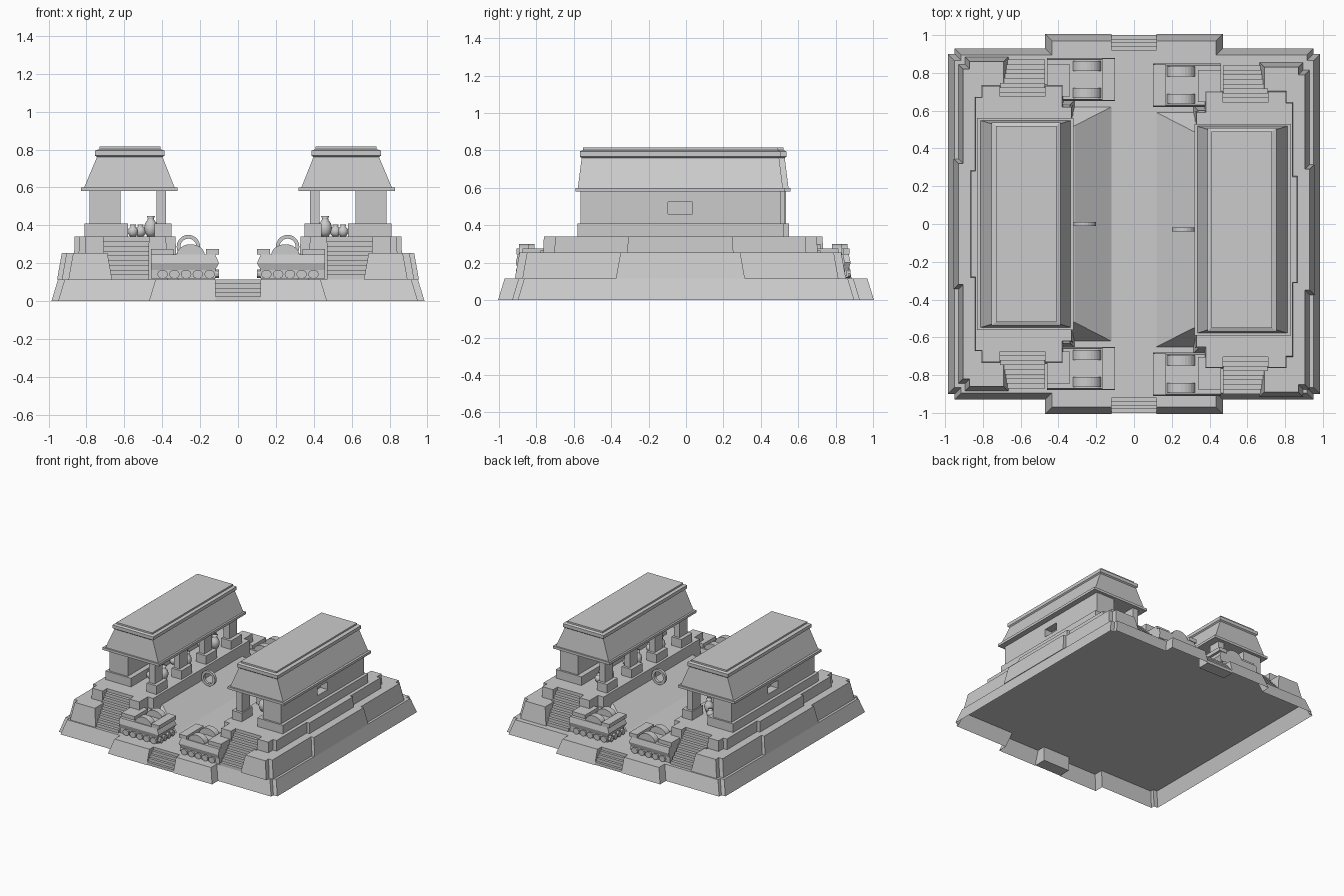
import bpy, bmesh, math
from mathutils import Matrix, Vector

cube = bpy.data.objects.get("Cube")
if cube:
    bpy.data.objects.remove(cube, do_unlink=True)

stone = bpy.data.materials.new("grey_stone")
stone.use_nodes = True
GREY = (0.6, 0.6, 0.6, 1)
stone.diffuse_color = GREY
stone.node_tree.nodes["Principled BSDF"].inputs["Base Color"].default_value = GREY


def finish(name, bm, m, smooth=False):
    """Place a mesh by matrix m, keeping faces outward when mirrored."""
    bm.transform(m)
    if m.determinant() < 0:
        bmesh.ops.reverse_faces(bm, faces=bm.faces)
    me = bpy.data.meshes.new(name)
    bm.to_mesh(me)
    bm.free()
    me.materials.append(stone)
    for p in me.polygons:
        p.use_smooth = smooth
    ob = bpy.data.objects.new(name, me)
    bpy.context.collection.objects.link(ob)


def loft(name, rings, m, bottom=True):
    """Skin a stack of equal-length loops, counter-clockwise from above."""
    bm = bmesh.new()
    loops = [[bm.verts.new(p) for p in r] for r in rings]
    n = len(loops[0])
    for a, b in zip(loops, loops[1:]):
        for i in range(n):
            j = (i + 1) % n
            bm.faces.new((a[i], a[j], b[j], b[i]))
    bm.faces.new(loops[-1])
    if bottom:
        bm.faces.new(loops[0][::-1])
    finish(name, bm, m)


def rect(x0, x1, y0, y1, z):
    return [(x0, y0, z), (x1, y0, z), (x1, y1, z), (x0, y1, z)]


def box(name, x0, x1, y0, y1, z0, z1, m):
    loft(name, [rect(x0, x1, y0, y1, z0), rect(x0, x1, y0, y1, z1)], m)


def tier(name, top, z0, z1, flare, m, bottom=True, notch=0):
    """Right-angled outline whose walls lean out by flare at the foot."""
    n = len(top)

    def push(i):
        a, b = Vector(top[i]), Vector(top[(i + 1) % n])
        if max(abs(a.x), abs(b.x)) <= notch:
            return Vector((0, 0))
        d = (b - a).normalized()
        return Vector((d.y, -d.x)) * flare
    low = [Vector(p) + push(i - 1) + push(i) for i, p in enumerate(top)]
    loft(name, [[(p.x, p.y, z0) for p in low], [(x, y, z1) for x, y in top]], m, bottom)


def extrude(name, pts, a, b, axis, m):
    """Extrude a 2D profile: (y, z) along x, or (x, z) along y."""
    put = (lambda p, t: (t, p[0], p[1])) if axis == "x" else (lambda p, t: (p[0], t, p[1]))
    bm = bmesh.new()
    va, vb = ([bm.verts.new(put(p, t)) for p in pts] for t in (a, b))
    n = len(pts)
    for i in range(n):
        j = (i + 1) % n
        bm.faces.new((va[i], va[j], vb[j], vb[i]))
    bm.faces.new(va[::-1])
    bm.faces.new(vb)
    bmesh.ops.recalc_face_normals(bm, faces=bm.faces)
    finish(name, bm, m)


def stairs(name, x0, x1, y0, y1, z0, z1, n, m):
    pts = [(y0, z0)]
    dy, dz = (y1 - y0) / n, (z1 - z0) / n
    for i in range(n):
        pts += [(y0 + i * dy, z0 + (i + 1) * dz), (y0 + (i + 1) * dy, z0 + (i + 1) * dz)]
    extrude(name, pts + [(y1, z0)], x0, x1, "x", m)


def jar(name, x, y, z, r, h, m):
    """Round-bellied pot with a flared lip."""
    prof = [(0, 0), (.5, 0), (.85, .2), (1, .42), (.85, .65), (.5, .8), (.45, .88), (.6, 1), (0, 1)]
    bm = bmesh.new()
    vs = [bm.verts.new((a * r, 0, b * h)) for a, b in prof]
    es = [bm.edges.new(p) for p in zip(vs, vs[1:])]
    bmesh.ops.spin(bm, geom=vs + es, axis=(0, 0, 1), cent=(0, 0, 0),
                   angle=math.tau, steps=14, use_duplicate=False)
    bmesh.ops.remove_doubles(bm, verts=bm.verts, dist=0.0005)
    bmesh.ops.recalc_face_normals(bm, faces=bm.faces)
    finish(name, bm, m @ Matrix.Translation((x, y, z)), True)


def ring(name, x, y, z, r_out, r_in, w, m):
    """Flat-sided upright hoop with its axis along y."""
    bm, n, loops = bmesh.new(), 20, []
    for i in range(n):
        a = math.tau * i / n
        loops.append([bm.verts.new((r * math.cos(a), t, r * math.sin(a)))
                      for r, t in ((r_out, -w), (r_out, w), (r_in, w), (r_in, -w))])
    for i in range(n):
        a, b = loops[i], loops[(i + 1) % n]
        for k in range(4):
            bm.faces.new((a[k], a[(k + 1) % 4], b[(k + 1) % 4], b[k]))
    bmesh.ops.recalc_face_normals(bm, faces=bm.faces)
    finish(name, bm, m @ Matrix.Translation((x, y, z)))


def arc(x, z, rx, rz, turn, n=12):
    return [(x + rx * math.cos(turn * i / n), z + rz * math.sin(turn * i / n)) for i in range(n + 1)]


def serpent_head(tag, m):
    """Carved head lying along x, its snout toward the court."""
    y = -.765
    box(tag + "_lower_jaw", .12, .46, y - .1, y + .1, .12, .165, m)
    loft(tag + "_upper_jaw", [rect(.12, .46, y - .105, y + .105, .165),
                              rect(.1, .46, y - .115, y + .115, .2),
                              rect(.12, .46, y - .105, y + .105, .245)], m)
    box(tag + "_neck", .34, .46, y - .08, y + .09, .245, .275, m)
    box(tag + "_snout", .1, .17, y - .11, y + .11, .245, .275, m)
    for s in (-1, 1):
        extrude(tag + "_brow", arc(.25, .24, .075, .06, math.pi),
                y + s * .072 - .026, y + s * .072 + .026, "y", m)
        for i in range(5):
            extrude(tag + "_tooth", arc(.15 + i * .062, .142, .028, .024, math.tau, 10)[:-1],
                    y + s * .09, y + s * .115, "y", m)
    for i in range(4):
        yc = y - .075 + i * .05
        extrude(tag + "_front_tooth", arc(yc, .145, .022, .024, math.tau, 10)[:-1], .1, .13, "x", m)


def mirrored(pts):
    """Complete an outline front to back."""
    return pts + [(x, -y) for x, y in reversed(pts)]


I = Matrix.Identity(4)
FLIP = Matrix.Diagonal((1, -1, 1, 1))

# Stepped base: a shell open underneath, notched for the entrance stairs
edge = [(.12, -.9), (.12, -.97), (.435, -.97), (.435, -.895), (.915, -.895), (.915, -.865), (.95, -.865)]
half = mirrored(edge)
tier("base", half + [(-x, -y) for x, y in half], 0, .115, .035, I, False, .13)
for end, m in (("front", I), ("back", FLIP)):
    stairs(end + "_entrance_stairs", -.12, .12, -1, -.9, 0, .115, 5, m)

lower = mirrored([(.34, -.63), (.69, -.63), (.69, -.86), (.87, -.86), (.87, -.82),
                  (.905, -.82), (.905, -.32), (.93, -.32)])
upper = mirrored([(.33, -.62), (.38, -.62), (.38, -.73), (.47, -.73), (.47, -.65), (.71, -.65),
                  (.71, -.73), (.805, -.73), (.805, -.67), (.838, -.67), (.838, -.28), (.862, -.28)])

for side, sx, dy in (("left", 1, -.03), ("right", -1, 0)):
    m = Matrix.Translation((0, dy, 0)) @ Matrix.Diagonal((sx, 1, 1, 1))
    # Terraces and sloping court bench
    tier(side + "_lower_terrace", lower, .115, .255, .025, m)
    tier(side + "_upper_terrace", upper, .115, .34, .008, m)
    loft(side + "_court_bench", [rect(.12, .34, -.62, .62, .115), rect(.315, .34, -.52, .52, .25)], m)
    ring(side + "_court_ring", .262, 0, .288, .062, .042, .011, m)

    # Flights of steps and serpent heads at both ends
    for end, f in (("front", I), ("back", FLIP)):
        stairs(f"{side}_{end}_terrace_stairs", .47, .71, -.87, -.65, .115, .34, 9, m @ f)
        serpent_head(f"{side}_{end}_serpent", m @ f)

    # Temple rear wall with a recessed window
    box(side + "_wall_plinth", .58, .81, -.55, .55, .34, .41, m)
    box(side + "_wall_inner", .62, .72, -.535, .535, .41, .585, m)
    for y0, y1, z0, z1 in ((-.535, -.065, .41, .585), (.065, .535, .41, .585),
                           (-.065, .065, .41, .46), (-.065, .065, .525, .585)):
        box(side + "_wall_outer", .72, .785, y0, y1, z0, z1, m)

    # Colonnade facing the court
    for i in range(4):
        y = -.48 + i * .32
        box(side + "_pillar_plinth", .35, .44, y - .07, y + .07, .34, .41, m)
        box(side + "_pillar", .38, .43, y - .05, y + .05, .41, .585, m)

    # Cornice, sloping roof and capping bands
    roof = [(.32, .83, .56, .58), (.32, .83, .56, .6), (.335, .812, .548, .6),
            (.398, .745, .528, .76), (.388, .755, .538, .768), (.388, .755, .538, .795),
            (.41, .73, .52, .802), (.41, .73, .52, .815)]
    loft(side + "_roof", [rect(a, b, -h, h, z) for a, b, h, z in roof], m)

    # Pottery inside
    for y in (-.3, 0, .36):
        jar(side + "_tall_jar", .46, y, .34, .036, .11, m)
        jar(side + "_small_pot", .515, y + .06, .34, .03, .065, m)
        jar(side + "_small_pot", .555, y - .04, .34, .028, .065, m)
